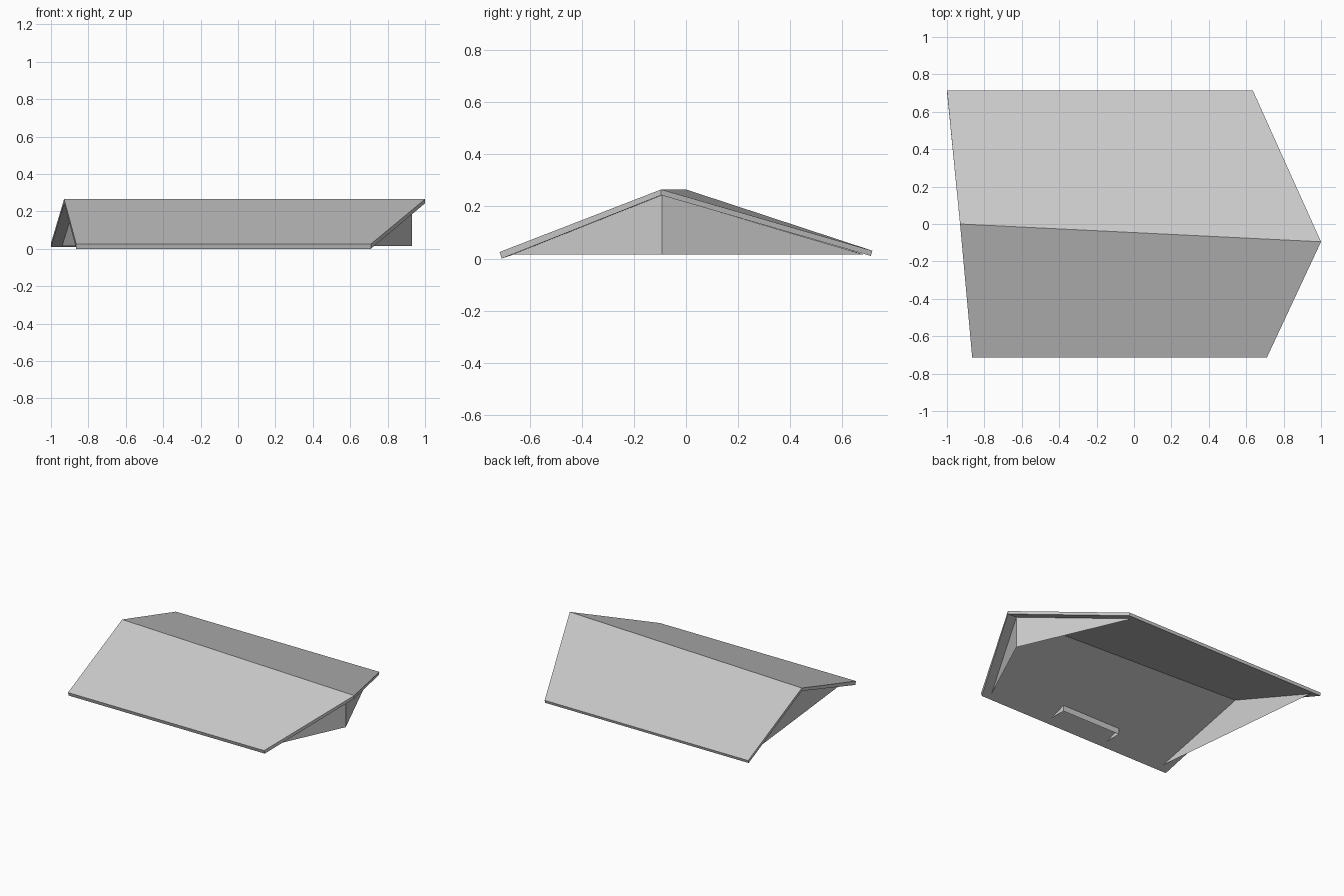
import bpy, bmesh

if "Cube" in bpy.data.objects:
    bpy.data.objects.remove(bpy.data.objects["Cube"])


def make_mesh(name, verts, faces, fix_normals=False):
    mesh = bpy.data.meshes.new(name)
    mesh.from_pydata(verts, [], faces)
    if fix_normals:
        bm = bmesh.new()
        bm.from_mesh(mesh)
        bmesh.ops.recalc_face_normals(bm, faces=bm.faces)
        bm.to_mesh(mesh)
        bm.free()
    obj = bpy.data.objects.new(name, mesh)
    bpy.context.collection.objects.link(obj)
    return obj


def roof_section(front_x, ridge_x, back_x, ridge_y):
    # Closed chevron: upper surface front to back, then underside back to front
    return [(front_x, -0.715, 0.025), (ridge_x, ridge_y, 0.265), (back_x, 0.715, 0.03),
            (back_x, 0.709, 0.01), (ridge_x, ridge_y, 0.243), (front_x, -0.707, 0.0)]


# Roof slab: two end sections joined along a skewed ridge
left = roof_section(-0.865, -0.93, -1.0, 0.0)
right = roof_section(0.71, 1.0, 0.635, -0.095)
n = len(left)
faces = [(i, (i + 1) % n, n + (i + 1) % n, n + i) for i in range(n)]
for k in (0, n):
    faces += [(k, k + 1, k + 4, k + 5), (k + 1, k + 2, k + 3, k + 4)]
make_mesh("roof", left + right, faces, True)

BASE = 0.016


def gable(name, front, ridge, back):
    # Thin end wall folded under the ridge
    verts = [(*front, BASE), (*ridge, BASE), (*back, BASE), (*ridge, 0.243)]
    return [name, verts]


# Gable walls, set in from the roof edges
name, verts = gable("right_gable", (0.66, -0.67), (0.93, -0.092), (0.59, 0.68))
make_mesh(name, verts, [(0, 1, 3), (1, 2, 3)])
name, verts = gable("left_gable", (-0.80, -0.665), (-0.87, -0.003), (-0.94, 0.68))
make_mesh(name, verts, [(1, 0, 3), (2, 1, 3)])

# Small three-sided recess wall under the front slope
x0, x1, tip, rear, top = -0.32, 0.155, -0.668, -0.535, 0.068
make_mesh("recess_wall",
          [(x0, tip, BASE), (x0, rear, BASE), (x0, rear, top),
           (x1, tip, BASE), (x1, rear, BASE), (x1, rear, top)],
          [(0, 2, 1), (3, 4, 5), (1, 2, 5, 4)])
